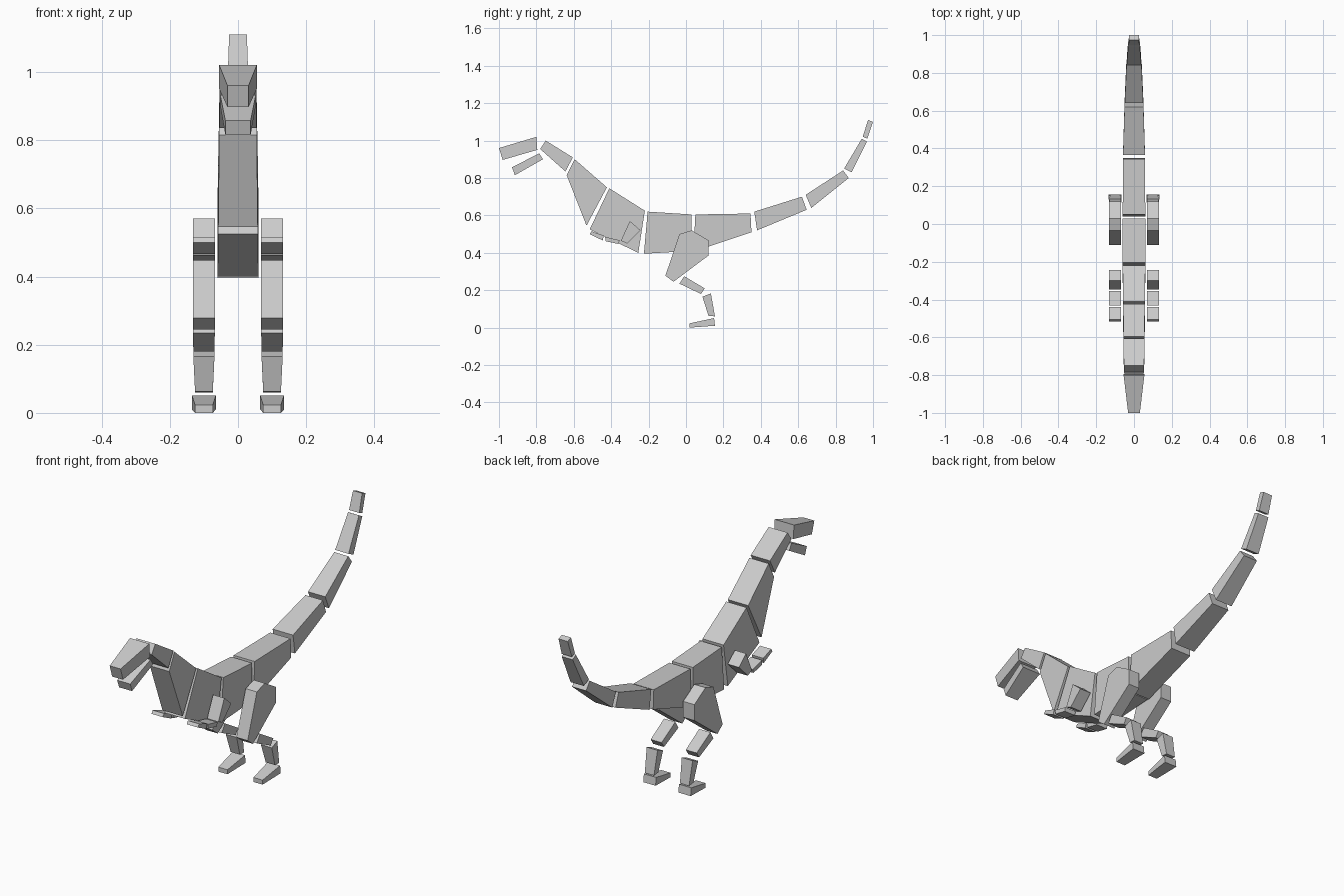
import bpy, bmesh

if "Cube" in bpy.data.objects:
    bpy.data.objects.remove(bpy.data.objects["Cube"])


def slab(name, profile, widths, cx=0.0):
    """Side profile (y, z) extruded across x, with a half width per point."""
    bm = bmesh.new()
    left = [bm.verts.new((cx - w, y, z)) for (y, z), w in zip(profile, widths)]
    right = [bm.verts.new((cx + w, y, z)) for (y, z), w in zip(profile, widths)]
    bm.faces.new(left)
    bm.faces.new(right[::-1])
    n = len(profile)
    for i in range(n):
        j = (i + 1) % n
        bm.faces.new((left[j], left[i], right[i], right[j]))
    bmesh.ops.recalc_face_normals(bm, faces=bm.faces)
    mesh = bpy.data.meshes.new(name)
    bm.to_mesh(mesh)
    bm.free()
    ob = bpy.data.objects.new(name, mesh)
    bpy.context.collection.objects.link(ob)
    return ob


def block(name, profile, front, back, cx=0.0):
    """Four-point profile: front top, back top, back bottom, front bottom."""
    return slab(name, profile, (front, back, back, front), cx)


def mirrored(ob):
    ob.modifiers.new("Mirror", "MIRROR").use_axis = (True, False, False)


# Head, neck, trunk and tail segments
spine = [
    ("upper_head", [(-1.0, .96), (-.80, 1.02), (-.795, .95), (-.98, .897)], .031, .055),
    ("lower_jaw", [(-.93, .857), (-.785, .932), (-.765, .90), (-.915, .815)], .037, .052),
    ("neck_upper", [(-.75, 1.0), (-.605, .91), (-.645, .835), (-.78, .955)], .054, .055),
    ("neck_lower", [(-.595, .90), (-.423, .75), (-.532, .545), (-.638, .815)], .055, .058),
    ("chest", [(-.41, .745), (-.22, .625), (-.255, .40), (-.515, .525)], .058, .06),
    ("belly", [(-.205, .62), (.03, .605), (.03, .41), (-.225, .395)], .06, .06),
    ("tail_1", [(.05, .605), (.345, .61), (.35, .51), (.04, .407)], .06, .058),
    ("tail_2", [(.365, .62), (.62, .70), (.645, .63), (.38, .52)], .058, .05),
    ("tail_3", [(.64, .71), (.84, .84), (.87, .80), (.67, .64)], .049, .04),
    ("tail_4", [(.845, .85), (.94, 1.01), (.967, .995), (.885, .83)], .038, .031),
    ("tail_5", [(.945, 1.02), (.973, 1.11), (1.0, 1.10), (.97, 1.01)], .029, .026),
]
for name, profile, front, back in spine:
    block(name, profile, front, back)

# Thighs
LIMB_X = .10
mirrored(slab("thighs", [(-.035, .50), (.03, .52), (.12, .467), (.12, .385),
                         (-.067, .245), (-.11, .278)], [.032] * 6, LIMB_X))

# Lower legs, feet and arms
limbs = [
    ("shins", [(-.01, .275), (.10, .21), (.08, .18), (-.035, .235)], .032, .031),
    ("ankles", [(.088, .165), (.133, .183), (.155, .06), (.12, .063)], None, None),
    ("feet", [(.02, .025), (.15, .053), (.155, .012), (.02, .002)], .026, .035),
    ("upper_arms", [(-.30, .57), (-.243, .52), (-.315, .45), (-.348, .465)], .032, .032),
    ("forearms", [(-.432, .485), (-.355, .467), (-.36, .447), (-.43, .462)], .032, .032),
    ("hands", [(-.505, .515), (-.44, .492), (-.445, .466), (-.515, .50)], .032, .032),
]
for name, profile, front, back in limbs:
    if front is None:  # tapers downwards
        ob = slab(name, profile, (.031, .031, .026, .026), LIMB_X)
    else:
        ob = block(name, profile, front, back, LIMB_X)
    mirrored(ob)

# Feet rest on the ground
bpy.data.objects["feet"].location.z = -.002
